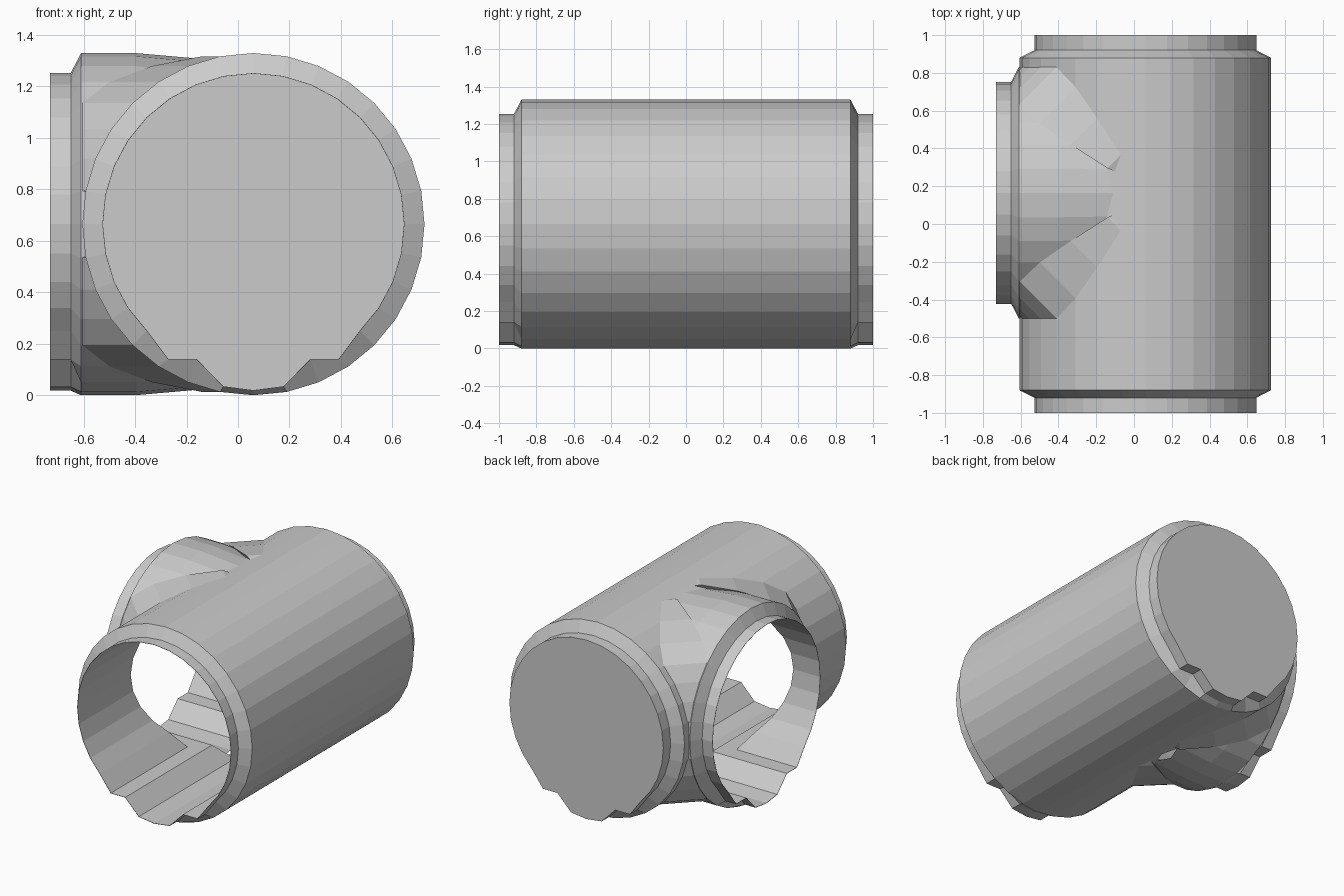
import bpy, bmesh, math

if "Cube" in bpy.data.objects:
    bpy.data.objects.remove(bpy.data.objects["Cube"])

R, RI, CZ = 0.665, 0.585, 0.665      # hull radius, tunnel radius, axis height
MX, BY = 0.06, 0.165                 # main axis x, branch axis y
N = 32


def circle(r):
    return [(r * math.cos(2 * math.pi * i / N), r * math.sin(2 * math.pi * i / N)) for i in range(N)]


def tunnel_profile(s=1.0):
    # round tunnel with two floor ledges and a drain channel
    pts = circle(RI)
    floor = [(0.33, -0.525), (0.22, -0.525), (0.117, -0.63)]
    for k, (u, v) in enumerate(floor):
        pts[29 - 2 - k] = (u, v)
        pts[19 + 2 + k - 0 - 0] = (-u, v)
    pts[24] = (0, -0.645)
    return [(u * s, v * s) for u, v in pts]


def along_y(p, y):
    return [(MX + u, y, CZ + v) for u, v in p]


def along_x(p, x):
    return [(x, BY + u, CZ + v) for u, v in p]


def loft(name, rings):
    bm = bmesh.new()
    vs = [[bm.verts.new(c) for c in r] for r in rings]
    n = len(rings[0])
    for a, b in zip(vs, vs[1:]):
        for i in range(n):
            j = (i + 1) % n
            bm.faces.new((a[i], a[j], b[j], b[i]))
    bm.faces.new(vs[0])
    bm.faces.new(vs[-1])
    bmesh.ops.recalc_face_normals(bm, faces=bm.faces)
    me = bpy.data.meshes.new(name)
    bm.to_mesh(me)
    bm.free()
    ob = bpy.data.objects.new(name, me)
    bpy.context.collection.objects.link(ob)
    return ob


def combine(base, other, op):
    m = base.modifiers.new("combine", 'BOOLEAN')
    m.operation, m.solver, m.object = op, 'EXACT', other
    bpy.context.view_layer.objects.active = base
    bpy.ops.object.modifier_apply(modifier=m.name)
    bpy.data.objects.remove(other)


# outer hull: main tube with chamfered ends and collars
collar = tunnel_profile(1.004)
hull = loft("tunnel_junction", [
    along_y(collar, -1), along_y(collar, -0.92), along_y(circle(R), -0.88),
    along_y(circle(R), 0.88), along_y(collar, 0.92), along_y(collar, 1)])

# side branch, dipping slightly where it meets the main tube
branch = loft("side_branch", [
    along_x(collar, -0.73), along_x(collar, -0.65), along_x(circle(R), -0.61),
    along_x(circle(R), -0.4), along_x(circle(0.625), MX)])
combine(hull, branch, 'UNION')

# bevelled webs in the four corners between branch and main tube
widths = [0.0128, 0.05, 0.112, 0.195, 0.19, 0.14, 0.07]
for sy in (-1, 1):
    for sz in (-1, 1):
        rings = []
        for k, w in enumerate(widths):
            t = math.radians(11.25 * (k + 1))
            c, z = R * math.cos(t), CZ + sz * R * math.sin(t)
            zi = z - sz * 0.03
            rings.append([(MX - c, BY + sy * (c + w), z),
                          (MX - c - w, BY + sy * c, z),
                          (MX - c + 0.05, BY + sy * (c - 0.05), zi)])
        combine(hull, loft("corner_web", rings), 'UNION')

# hollow tunnels: open at the front and the branch, closed at the back
inner = tunnel_profile()
void = loft("tunnel_void", [along_y(inner, -1.1), along_y(inner, 0.997)])
combine(void, loft("branch_void", [along_x(inner, -0.8), along_x(inner, 0.05)]), 'UNION')
combine(hull, void, 'DIFFERENCE')
